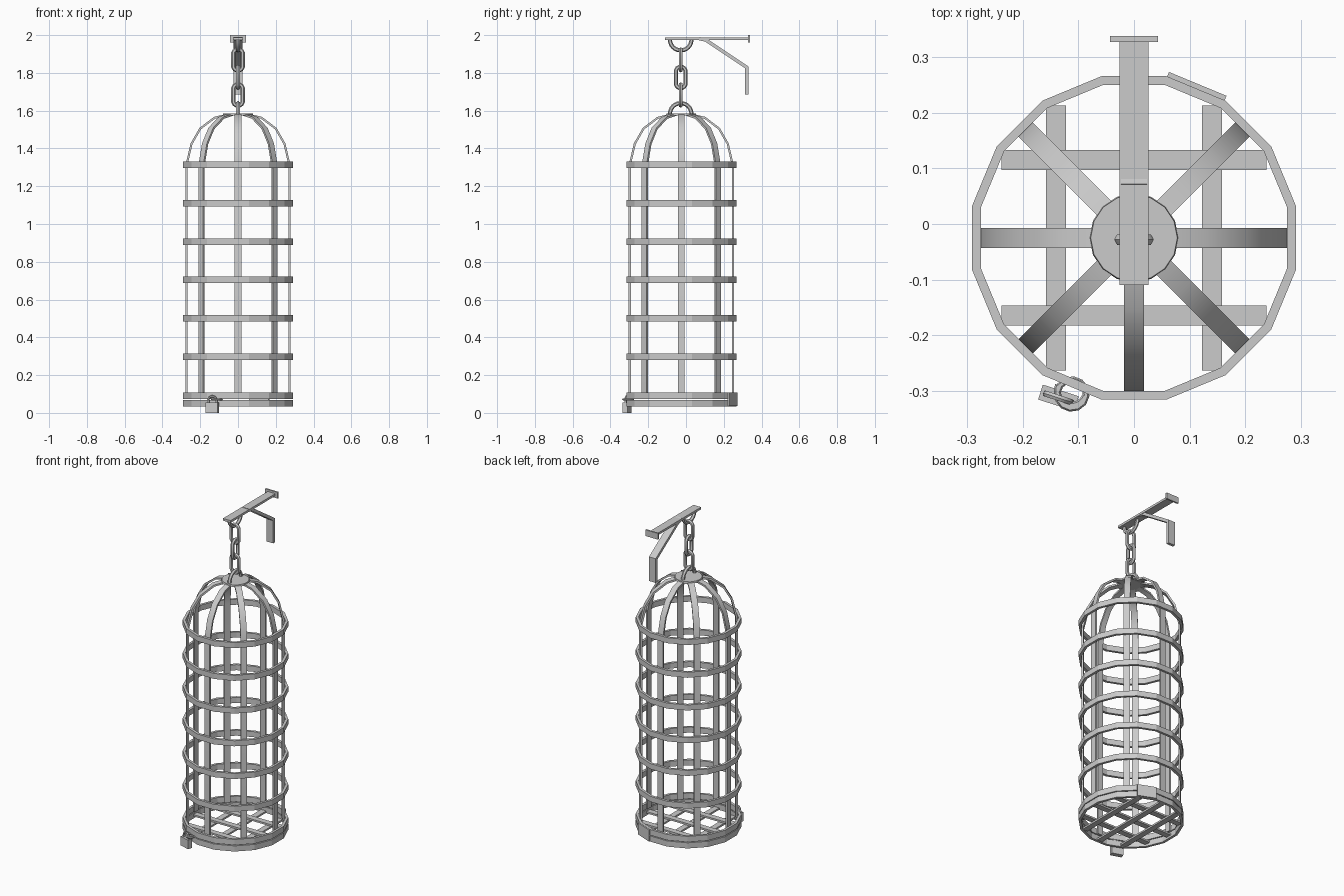
import bpy, bmesh, math
from math import sin, cos, pi, radians
from mathutils import Matrix, Vector

if "Cube" in bpy.data.objects:
    bpy.data.objects.remove(bpy.data.objects["Cube"])

CY = -0.025  # cage axis in y


def finish(bm, name, matrix=None, smooth=True):
    if matrix:
        bm.transform(matrix)
    bmesh.ops.recalc_face_normals(bm, faces=bm.faces)
    me = bpy.data.meshes.new(name)
    bm.to_mesh(me)
    bm.free()
    ob = bpy.data.objects.new(name, me)
    bpy.context.collection.objects.link(ob)
    if smooth:
        bpy.context.view_layer.objects.active = ob
        ob.select_set(True)
        bpy.ops.object.shade_smooth_by_angle(angle=radians(30))
        ob.select_set(False)
    return ob


def box(name, lo, hi, matrix=None):
    bm = bmesh.new()
    bmesh.ops.create_cube(bm, size=1)
    for v in bm.verts:
        v.co = Vector([(a + b) / 2 + c * (b - a) for a, b, c in zip(lo, hi, v.co)])
    return finish(bm, name, matrix, False)


def skin(bm, rings, closed):
    # join successive vertex loops into a tube
    vs = [[bm.verts.new(p) for p in r] for r in rings]
    n = len(vs[0])
    for i in range(len(vs) if closed else len(vs) - 1):
        a, b = vs[i], vs[(i + 1) % len(vs)]
        for j in range(n):
            bm.faces.new((a[j], a[(j + 1) % n], b[(j + 1) % n], b[j]))
    if not closed:
        bm.faces.new(vs[0])
        bm.faces.new(vs[-1])


def strap(name, pts, width, thick, matrix=None):
    # flat bar following a path in the local xz plane
    bm = bmesh.new()
    pts = [Vector((p[0], 0, p[1])) for p in pts]
    rings = []
    for i, p in enumerate(pts):
        d0 = (p - pts[i - 1]).normalized() if i else None
        d1 = (pts[i + 1] - p).normalized() if i < len(pts) - 1 else None
        t = ((d0 or d1) + (d1 or d0)).normalized()
        n = Vector((t.z, 0, -t.x)) * thick / 2 / max(0.5, t.dot(d0 or d1))
        w = Vector((0, width / 2, 0))
        rings.append([p + n + w, p + n - w, p - n - w, p - n + w])
    skin(bm, rings, False)
    return finish(bm, name, matrix)


def hoop(name, z0, z1, ro=0.297, ri=0.281):
    # sixteen-sided band
    bm = bmesh.new()
    rings = []
    for i in range(16):
        a = 2 * pi * (i + 0.5) / 16
        rings.append([(r * cos(a), CY + r * sin(a), z)
                      for r, z in ((ro, z0), (ro, z1), (ri, z1), (ri, z0))])
    skin(bm, rings, True)
    return finish(bm, name, None, False)


def wire(name, r, stretch, wr, matrix, arc=1.0, segs=12):
    # round wire bent to a link in local xz; arc=0.5 gives the upper half only
    bm = bmesh.new()
    closed = arc == 1.0
    rings = []
    for i in range(segs if closed else segs + 1):
        a = 2 * pi * arc * i / segs + (pi / segs if closed else 0)
        s = stretch * (1 if sin(a) > 0 else -1) if closed else 0
        rings.append([((r + wr * cos(b)) * cos(a), wr * sin(b),
                       (r + wr * cos(b)) * sin(a) + s)
                      for b in [2 * pi * k / 6 for k in range(6)]])
    skin(bm, rings, closed)
    return finish(bm, name, matrix)


T = Matrix.Translation
def R(deg, axis):
    return Matrix.Rotation(radians(deg), 4, axis)


# Horizontal hoops and the double base band
for k in range(6):
    z = 0.298 + 0.203 * k
    hoop("cage_hoop", z - 0.017, z + 0.017)
hoop("base_hoop_lower", 0.034, 0.069)
hoop("base_hoop_upper", 0.074, 0.109)

# Eight ribs bending into the dome
profile = [(0.273, 0.075), (0.273, 1.31), (0.246, 1.425), (0.2, 1.505),
           (0.125, 1.562), (0.05, 1.58)]
for k in range(8):
    strap("cage_rib", profile, 0.036, 0.011, T((0, CY, 0)) @ R(45 * k, 'Z'))

# Crown plate
bm = bmesh.new()
bmesh.ops.create_cone(bm, cap_ends=True, segments=16, radius1=0.08, radius2=0.078, depth=0.012)
finish(bm, "crown_plate", T((0, CY, 1.58)), False)

# Floor lattice
for c in (-0.14, 0, 0.14):
    h = math.sqrt(0.286 ** 2 - (abs(c) + 0.018) ** 2)
    box("floor_bar_long", (c - 0.018, CY - h, 0.036), (c + 0.018, CY + h, 0.047))
    box("floor_bar_cross", (-h, CY + c - 0.018, 0.047), (h, CY + c + 0.018, 0.058))

# Chain: end hoops and three alternating links
wire("crown_loop", 0.057, 0, 0.011, T((0, -0.028, 1.583)) @ R(90, 'Z'), 0.5)
wire("beam_loop", 0.057, 0, 0.011, T((0, -0.028, 1.976)) @ R(90, 'Z') @ R(180, 'Y'), 0.5)
for k in range(3):
    wire("chain_link", 0.026, 0.031, 0.011,
         T((0, -0.028, 1.683 + 0.093 * k)) @ R(90 * (k % 2), 'Z'))

# Wall bracket: beam, end plate, diagonal brace
box("bracket_beam", (-0.026, -0.11, 1.974), (0.026, 0.33, 1.988))
box("bracket_plate", (-0.043, 0.328, 1.962), (0.043, 0.338, 2.0))
strap("bracket_brace", [(0.07, 1.981), (0.105, 1.974), (0.321, 1.83), (0.321, 1.685)],
      0.046, 0.018, R(90, 'Z'))

# Hinge plate at the back
box("hinge_plate", (0.288, -0.056, 0.036), (0.3, 0.056, 0.108), T((0, CY, 0)) @ R(67.5, 'Z'))

# Hasp staple and hanging padlock at the front
wire("hasp_staple", 0.026, 0, 0.006, T((-0.112, -0.3, 0.072)) @ R(-22, 'Z') @ R(-90, 'X') @ R(180, 'Y'), 0.5)
wire("hasp_eye", 0.026, 0, 0.006, T((-0.112, -0.306, 0.072)) @ R(-22, 'Z') @ R(90, 'X'))
lock = T((-0.136, -0.313, 0)) @ R(-18, 'Z')
box("padlock_body", (-0.034, -0.014, 0.0), (0.034, 0.014, 0.056), lock)
wire("padlock_shackle", 0.023, 0, 0.006, lock @ T((0, 0, 0.065)), 0.5)
for s in (-1, 1):
    box("shackle_leg", (s * 0.023 - 0.005, -0.005, 0.05), (s * 0.023 + 0.005, 0.005, 0.066), lock)
